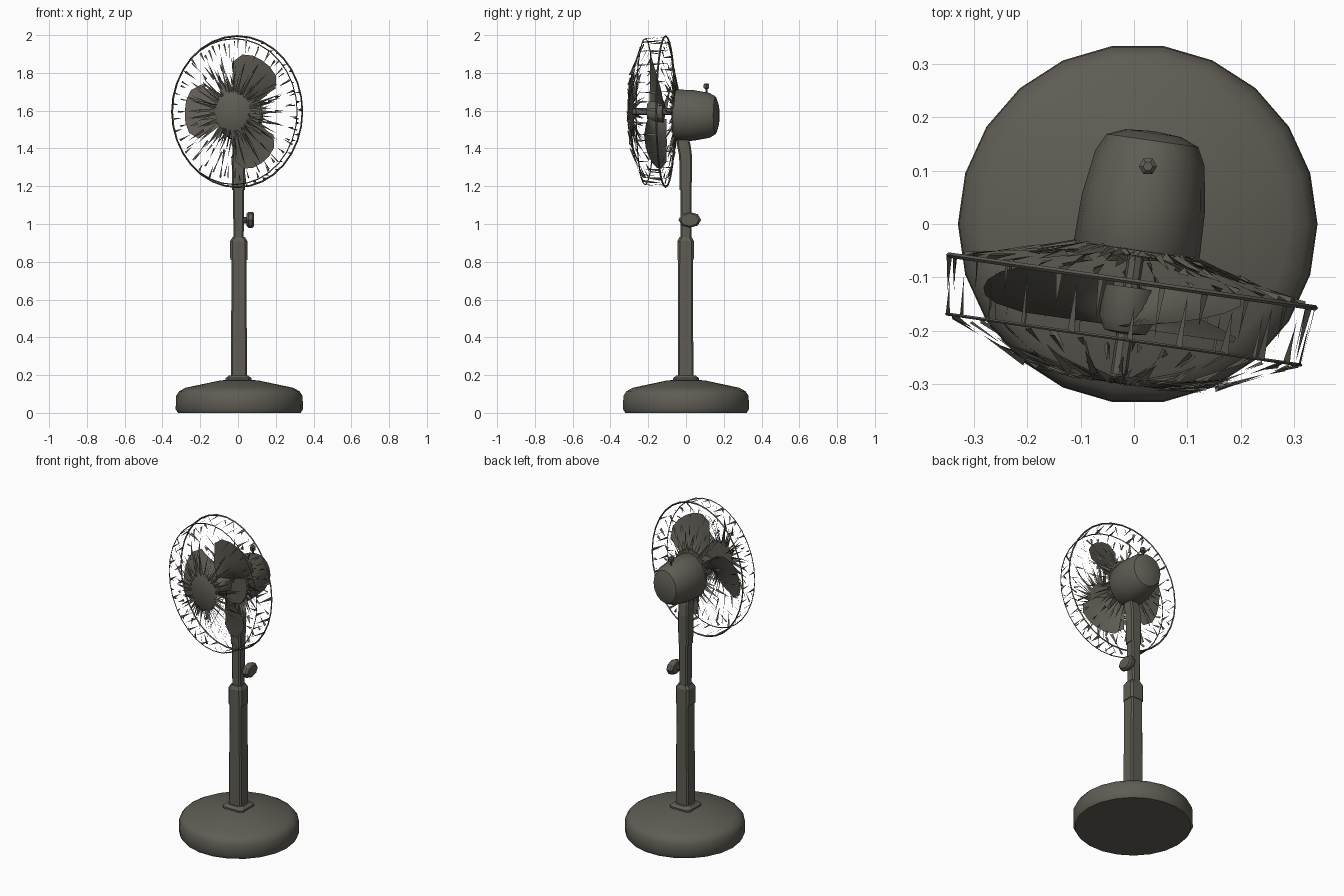
import bpy, bmesh, random
from math import sin, cos, pi, radians
from mathutils import Matrix, Vector

if "Cube" in bpy.data.objects:
    bpy.data.objects.remove(bpy.data.objects["Cube"])
random.seed(4)

grey = bpy.data.materials.new("warm_dark_grey")
grey.use_nodes = True
grey.diffuse_color = (0.115, 0.108, 0.088, 1)
grey.node_tree.nodes["Principled BSDF"].inputs["Base Color"].default_value = grey.diffuse_color


def head_frame(z):
    """Local x = right, y = up, z = forward depth, turned a little aside."""
    return (Matrix.Translation((0.012, 0, z)) @ Matrix.Rotation(radians(-8.2), 4, 'Z')
            @ Matrix.Rotation(pi / 2, 4, 'X') @ Matrix.Diagonal((0.87, 1, 1, 1)))


CAGE, MOTOR = head_frame(1.595), head_frame(1.575)


def finish(name, bm, matrix=Matrix(), smooth=None):
    bm.transform(matrix)
    bmesh.ops.recalc_face_normals(bm, faces=bm.faces)
    mesh = bpy.data.meshes.new(name)
    bm.to_mesh(mesh)
    bm.free()
    mesh.materials.append(grey)
    ob = bpy.data.objects.new(name, mesh)
    bpy.context.collection.objects.link(ob)
    if smooth:
        bpy.ops.object.select_all(action='DESELECT')
        ob.select_set(True)
        bpy.context.view_layer.objects.active = ob
        bpy.ops.object.shade_smooth_by_angle(angle=radians(smooth))
    return ob


def lathe(name, profile, matrix, steps=20, closed=False, smooth=40):
    bm = bmesh.new()
    vs = [bm.verts.new((r, 0, d)) for r, d in profile]
    pairs = list(zip(vs, vs[1:])) + ([(vs[-1], vs[0])] if closed else [])
    es = [bm.edges.new(p) for p in pairs]
    bmesh.ops.spin(bm, geom=vs + es, cent=(0, 0, 0), axis=(0, 0, 1),
                   angle=2 * pi, steps=steps, use_duplicate=False)
    bmesh.ops.remove_doubles(bm, verts=bm.verts, dist=0.0005)
    return finish(name, bm, matrix, smooth)


def post(name, sections, bevel=0.008):
    """Square-section column through (x, y, z, half width, half depth) sections."""
    bm = bmesh.new()
    rings = [[bm.verts.new((x + sx * w, y + sy * d, z))
              for sx, sy in ((-1, -1), (1, -1), (1, 1), (-1, 1))]
             for x, y, z, w, d in sections]
    for a, b in zip(rings, rings[1:]):
        for i in range(4):
            j = (i + 1) % 4
            bm.faces.new((a[i], a[j], b[j], b[i]))
    bm.faces.new(rings[0])
    bm.faces.new(rings[-1])
    upright = [e for e in bm.edges if abs(e.verts[0].co.z - e.verts[1].co.z) > 0.001]
    bmesh.ops.bevel(bm, geom=upright, offset=bevel, segments=1, affect='EDGES')
    return finish(name, bm)


# Stand
lathe("base", [(0, 0), (0.325, 0), (0.337, 0.02), (0.335, 0.09), (0.318, 0.115),
               (0.285, 0.133), (0.1, 0.172), (0, 0.178)],
      Matrix.Translation((0.007, 0, 0)), 22)
post("base_collar", [(0.003, 0, 0.16, 0.068, 0.068), (0.003, 0, 0.185, 0.068, 0.068),
                     (0.003, 0, 0.197, 0.052, 0.052)], 0.015)
post("lower_pole", [(0.005, -0.002, 0.18, 0.043, 0.041), (0.005, -0.002, 0.82, 0.039, 0.039)])
post("pole_sleeve", [(0.004, -0.002, 0.81, 0.045, 0.043), (0.004, -0.002, 0.91, 0.045, 0.043),
                     (0.004, -0.002, 0.93, 0.034, 0.033)], 0.012)
post("upper_pole", [(0.003, 0, 0.92, 0.027, 0.029), (0.003, 0, 1.2, 0.03, 0.03)])
post("neck", [(0.003, -0.002, 1.18, 0.034, 0.032), (0.003, -0.002, 1.36, 0.034, 0.034),
              (0.006, -0.012, 1.42, 0.032, 0.036), (0.008, -0.02, 1.47, 0.028, 0.03)])

# Height clamp: stem and oblong grip
to_side = Matrix.Rotation(pi / 2, 4, 'Y')
lathe("clamp_stem", [(0, 0), (0.018, 0), (0.018, 0.04), (0, 0.04)],
      Matrix.Translation((0.02, 0.005, 1.02)) @ to_side, 8)
lathe("clamp_grip", [(0, 0), (0.8, 0), (1, 0.01), (1, 0.03), (0.8, 0.04), (0, 0.04)],
      Matrix.Translation((0.046, 0.02, 1.022)) @ to_side @ Matrix.Diagonal((0.042, 0.06, 1, 1)), 8)

# Motor housing and oscillation button
lathe("motor_housing", [(0, 0.062), (0.13, 0.062), (0.137, 0.05), (0.134, -0.04), (0.119, -0.125),
                        (0.1, -0.158), (0.06, -0.172), (0, -0.176)], MOTOR, 16)
lathe("button", [(0, 0), (0.007, 0), (0.007, 0.032), (0.017, 0.036), (0.017, 0.055),
                 (0.009, 0.062), (0, 0.062)], Matrix.Translation((0.026, 0.108, 1.683)), 6)

# Blade hub and shaft
lathe("shaft", [(0, 0.05), (0.018, 0.05), (0.018, 0.285), (0, 0.285)], CAGE, 8)
lathe("blade_hub", [(0, 0.12), (0.06, 0.12), (0.06, 0.18), (0.045, 0.205), (0, 0.21)], CAGE, 12)

# Three broad pitched blades
for k in range(3):
    bm = bmesh.new()
    mid, n = radians(60 + 120 * k), 6
    grid = []
    for i in range(n + 1):
        t = i / n
        row = []
        for j in range(n + 1):
            s = 2 * j / n - 1
            r = 0.04 + t * (0.275 - 0.05 * s ** 4)
            a = mid + s * (0.4 + 0.24 * sin(pi * min(t, 0.75)))
            row.append(bm.verts.new((r * cos(a), r * sin(a), 0.16 + 0.045 * s - 0.01 * s * s)))
        grid.append(row)
    for a, b in zip(grid, grid[1:]):
        for j in range(n):
            bm.faces.new((a[j], a[j + 1], b[j + 1], b[j]))
    finish(f"blade_{k + 1}", bm, CAGE, 40)


# Guard: plates, hoops and slender tapering wires
def front_depth(r):
    return 0.297 - max(0, r - 0.19) * 0.4


def back_depth(r):
    return 0.05 + max(0, r - 0.12) * 0.21


def hoop(name, r, d, w):
    lathe(name, [(r - w, d), (r, d - w), (r + w, d), (r, d + w)], CAGE, 32, True)


lathe("front_plate", [(0, 0.302), (0.105, 0.3), (0.115, 0.293), (0, 0.29)], CAGE, 16)
lathe("back_plate", [(0, 0.045), (0.14, 0.05), (0.14, 0.06), (0, 0.062)], CAGE, 16)
hoop("back_rim", 0.4, back_depth(0.4), 0.005)
hoop("front_rim", 0.386, front_depth(0.386), 0.003)


def wire(bm, p, q, side):
    bm.faces.new([bm.verts.new(v) for v in (p - side, p + side, q)])


def spokes(name, depth, count, inner):
    bm = bmesh.new()
    for i in range(count):
        a = 2 * pi * (i + random.uniform(-0.3, 0.3)) / count
        out, across = Vector((cos(a), sin(a), 0)), Vector((-sin(a), cos(a), 0))

        def at(r):
            return out * r + Vector((0, 0, depth(r)))
        side = across * random.uniform(0.004, 0.009) + Vector((0, 0, random.uniform(-0.008, 0.008)))
        # long wire from the plate, short wire from the rim
        wire(bm, at(inner), at(random.uniform(0.17, 0.29)) + across * random.uniform(-0.02, 0.02), side)
        if i % 2:
            rim = random.uniform(0.35, 0.385)
            wire(bm, at(rim), at(rim - random.uniform(0.03, 0.08)), side * 0.8)
        # ragged middle wire
        if i % 3 == 0:
            wire(bm, at(random.uniform(0.2, 0.24)), at(random.uniform(0.27, 0.32)), side)
    finish(name, bm, CAGE)


spokes("front_wires", front_depth, 72, 0.1)
spokes("back_wires", back_depth, 66, 0.13)

# Short wires bridging the two rims
bm = bmesh.new()
for i in range(44):
    a = 2 * pi * (i + random.uniform(-0.3, 0.3)) / 44
    out, across = Vector((cos(a), sin(a), 0)), Vector((-sin(a), cos(a), 0))
    back = out * 0.398 + Vector((0, 0, back_depth(0.4)))
    front = out * 0.386 + Vector((0, 0, front_depth(0.386)))
    if i % 2:
        back, front = front, back
    tip = back.lerp(front, random.uniform(0.5, 1))
    wire(bm, back, tip, across * random.uniform(0.004, 0.01) + out * random.uniform(-0.006, 0.002))
finish("bridge_wires", bm, CAGE)
